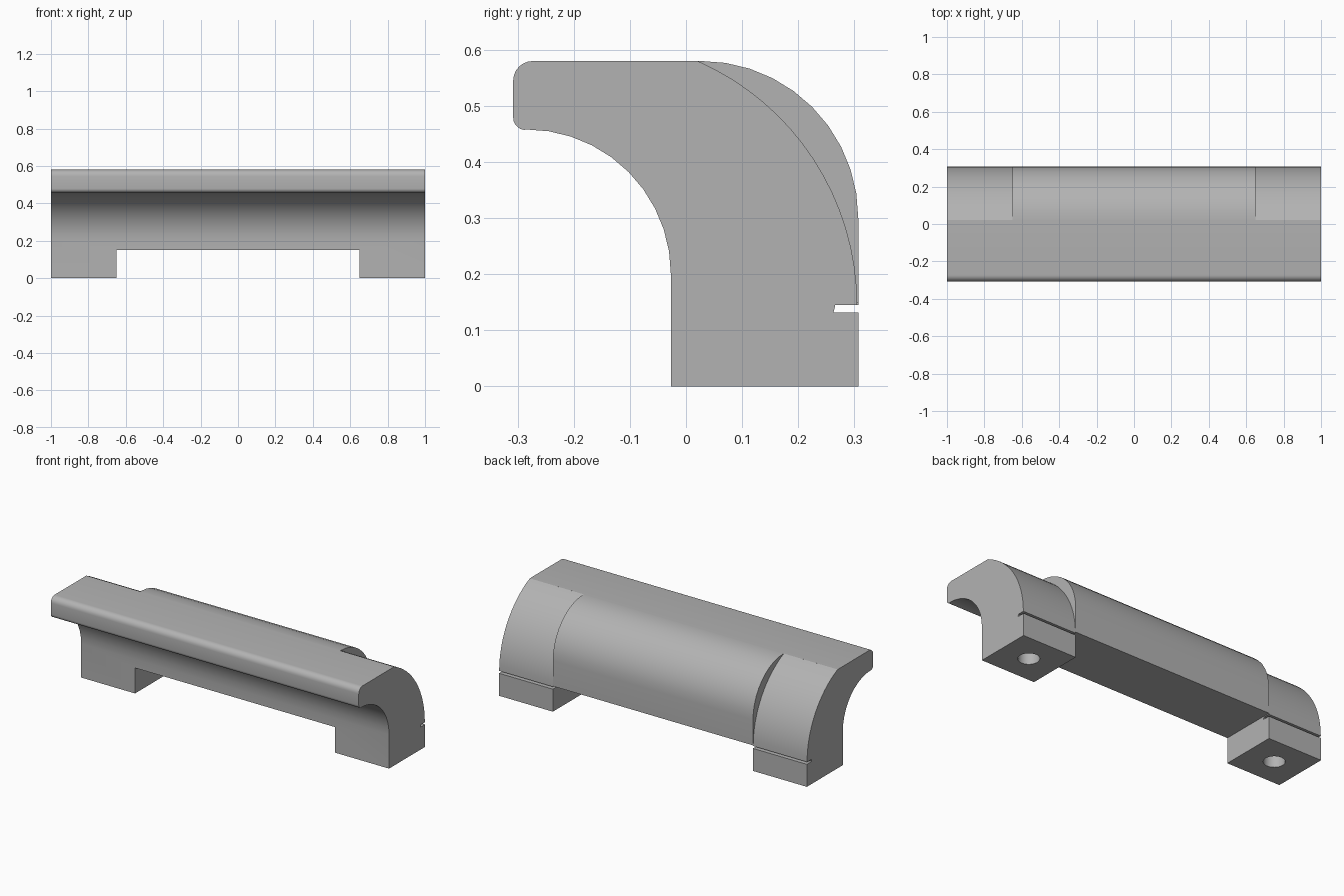
import bpy, bmesh, math

if "Cube" in bpy.data.objects:
    bpy.data.objects.remove(bpy.data.objects["Cube"])

grey = bpy.data.materials.new("mid_grey")
grey.diffuse_color = (0.45, 0.45, 0.45, 1)
grey.use_nodes = True
grey.node_tree.nodes["Principled BSDF"].inputs["Base Color"].default_value = grey.diffuse_color


def arc(cy, cz, r, a0, a1, n):
    """Points on an arc in the YZ plane, angles in degrees."""
    angles = [math.radians(a0 + (a1 - a0) * i / n) for i in range(n + 1)]
    return [(cy + r * math.cos(a), cz + r * math.sin(a)) for a in angles]


def prism(name, profile, x0, x1):
    """Extrude a YZ profile along X."""
    bm = bmesh.new()
    face = bm.faces.new([bm.verts.new((x0, y, z)) for y, z in profile])
    ext = bmesh.ops.extrude_face_region(bm, geom=[face])
    verts = [g for g in ext["geom"] if isinstance(g, bmesh.types.BMVert)]
    bmesh.ops.translate(bm, verts=verts, vec=(x1 - x0, 0, 0))
    bmesh.ops.recalc_face_normals(bm, faces=bm.faces)
    mesh = bpy.data.meshes.new(name)
    bm.to_mesh(mesh)
    bm.free()
    mesh.materials.append(grey)
    ob = bpy.data.objects.new(name, mesh)
    bpy.context.collection.objects.link(ob)
    return ob


def cut(target, cutter):
    """Subtract the cutter and remove it."""
    mod = target.modifiers.new("cut", "BOOLEAN")
    mod.operation = "DIFFERENCE"
    mod.solver = "EXACT"
    mod.object = cutter
    bpy.context.view_layer.objects.active = target
    bpy.ops.object.modifier_apply(modifier=mod.name)
    bpy.data.objects.remove(cutter)


# Handle body: hooked profile with rounded lip, curved back and narrow slot
profile = [(-0.027, 0.0), (0.307, 0.0), (0.307, 0.132), (0.263, 0.132),
           (0.266, 0.145), (0.307, 0.145)]
profile += arc(0.027, 0.30, 0.28, 0, 90, 10)        # full round back
profile += arc(-0.273, 0.545, 0.035, 90, 180, 6)    # lip top
profile += arc(-0.286, 0.479, 0.022, 180, 264, 5)   # lip bottom
profile += arc(-0.285, 0.20, 0.258, 90, 0, 10)      # finger hollow
body = prism("handle_body", profile, -1, 1)

# Gap between the two feet
cut(body, prism("foot_gap", [(-0.5, -0.1), (0.5, -0.1), (0.5, 0.15), (-0.5, 0.15)],
                -0.65, 0.65))

# Shallower back curve and screw hole at each end
relief = arc(-0.17, 0.145, 0.475, 66.3, 0, 16)
relief += [(0.305, 0.139), (0.4, 0.139), (0.4, 0.7), (0.02, 0.7)]
for side in (-1, 1):
    x0, x1 = sorted((side * 0.65, side * 1.1))
    cut(body, prism("end_relief", relief, x0, x1))
    bpy.ops.mesh.primitive_cylinder_add(vertices=32, radius=0.057, depth=0.4,
                                        location=(side * 0.825, 0.14, 0.05))
    hole = bpy.context.object
    hole.data.materials.append(grey)
    cut(body, hole)

# Smooth curves, sharp corners
bpy.ops.object.select_all(action="DESELECT")
body.select_set(True)
bpy.context.view_layer.objects.active = body
bpy.ops.object.shade_smooth_by_angle(angle=math.radians(30))
